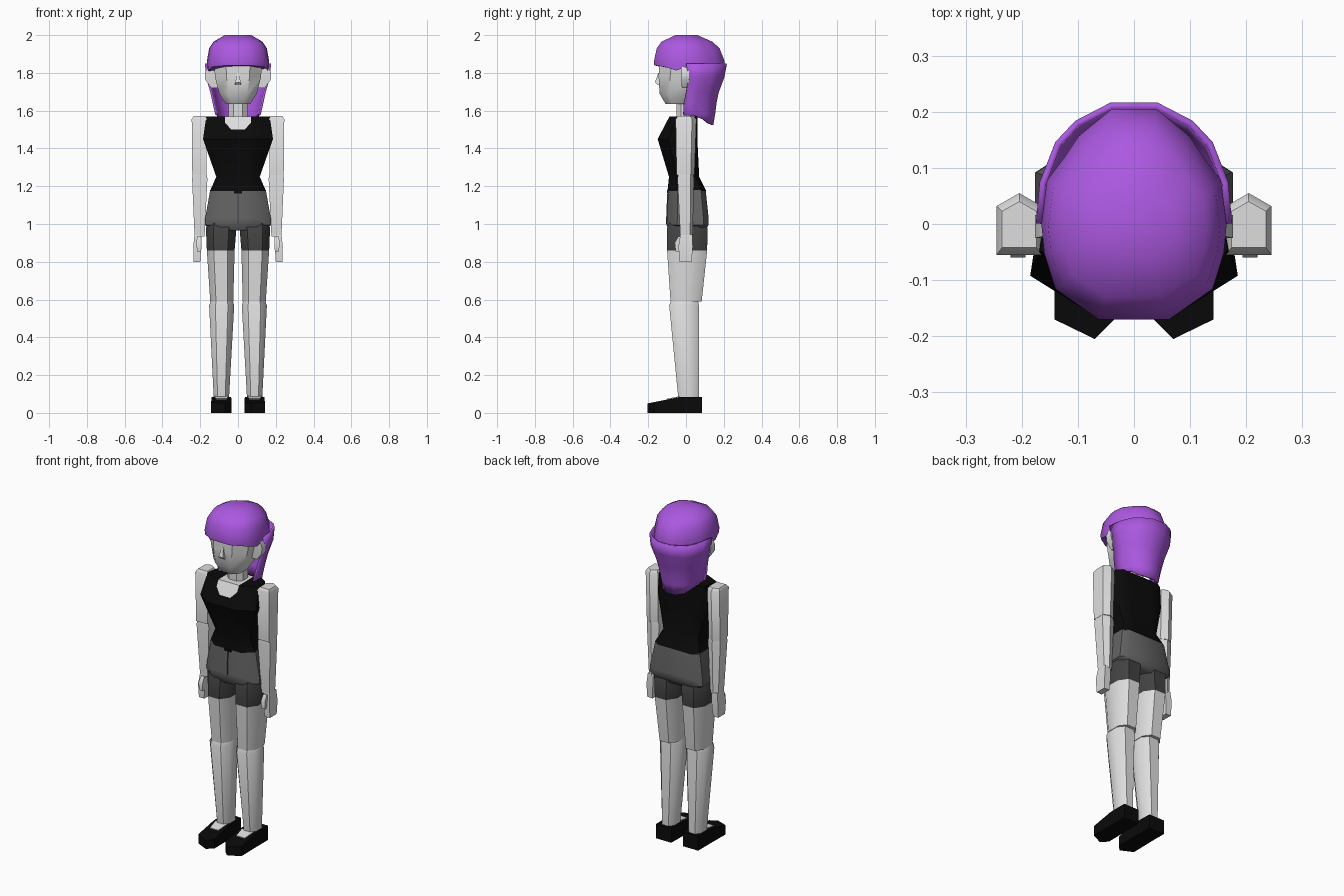
import bpy, bmesh, math
from mathutils import Vector

if "Cube" in bpy.data.objects:
    bpy.data.objects.remove(bpy.data.objects["Cube"])


def material(name, r, g, b):
    m = bpy.data.materials.new(name)
    m.diffuse_color = (r, g, b, 1)
    m.use_nodes = True
    m.node_tree.nodes["Principled BSDF"].inputs["Base Color"].default_value = m.diffuse_color
    return m


SKIN = material("pale skin", 0.73, 0.73, 0.73)
PURPLE = material("purple hair", 0.41, 0.098, 0.75)
BLACK = material("black cloth", 0.003, 0.003, 0.003)
GREY = material("grey cloth", 0.125, 0.125, 0.125)
DARK = material("dark grey cloth", 0.055, 0.055, 0.055)


def sym(half):
    """Close a right-hand half outline with its mirror image."""
    return half + [(-x, y) for x, y in reversed(half)]


# Normalised cross-sections, each in the range -1..1
BOX = [(-1, -1), (1, -1), (1, 1), (-1, 1)]
OCT = sym([(0.5, -1), (1, -0.5), (1, 0.5), (0.5, 1)])
PENT = [(-1, -1), (1, -1), (1, 0.58), (0, 1), (-1, 0.58)]
CHEST = sym([(0.5, -1), (1, -0.45), (0.9, 0.7), (0.7, 1)])
HIP = sym([(0.6, -1), (1, -0.5), (1, 0.75), (0.75, 1)])
CAP = sym([(0.38, -1), (0.85, -0.71), (0.97, -0.37), (1, -0.1),
           (0.94, 0.32), (0.76, 0.53), (0.6, 0.74), (0.24, 1)])
CURTAIN = sym([(1, 0), (0.96, 0.35), (0.8, 0.68), (0.6, 0.85), (0.24, 1)])


def ring(shape, z, x0, x1, y0, y1):
    cx, cy, hx, hy = (x0 + x1) / 2, (y0 + y1) / 2, (x1 - x0) / 2, (y1 - y0) / 2
    return [(cx + u * hx, cy + v * hy, z) for u, v in shape]


def loft(name, rings, mats, side=1, rule=None, closed=True, cuts=(), angle=42):
    """Skin a stack of rings; side=-1 mirrors it in x."""
    bm = bmesh.new()
    rows = [[bm.verts.new((x * side, y, z)) for x, y, z in r] for r in rings]
    n = len(rows[0])
    for a, b in zip(rows, rows[1:]):
        for i in range(n if closed else n - 1):
            j = (i + 1) % n
            bm.faces.new((a[i], a[j], b[j], b[i]))
    if closed:
        bm.faces.new(rows[0])
        bm.faces.new(rows[-1])
    bmesh.ops.recalc_face_normals(bm, faces=bm.faces)
    for co, no in cuts:
        bmesh.ops.bisect_plane(bm, geom=bm.verts[:] + bm.edges[:] + bm.faces[:],
                               plane_co=co, plane_no=no)
    if rule:
        for f in bm.faces:
            f.material_index = rule(f.calc_center_median())
    me = bpy.data.meshes.new(name)
    bm.to_mesh(me)
    bm.free()
    for m in mats:
        me.materials.append(m)
    o = bpy.data.objects.new(name, me)
    bpy.context.collection.objects.link(o)
    bpy.ops.object.select_all(action='DESELECT')
    o.select_set(True)
    bpy.context.view_layer.objects.active = o
    bpy.ops.object.shade_smooth_by_angle(angle=math.radians(angle))
    return o


def stack(name, shape, rows, mats, **kw):
    return loft(name, [ring(shape, *r) for r in rows], mats, **kw)


# Head, nose and neck
stack("head", OCT, [(1.635, -.065, .065, -.108, .03), (1.69, -.10, .10, -.14, .06),
                    (1.78, -.122, .122, -.145, .10), (1.90, -.13, .13, -.14, .13)], [SKIN])
stack("nose", BOX, [(1.735, -.016, .016, -.150, -.13), (1.75, -.014, .014, -.164, -.13),
                    (1.80, -.006, .006, -.147, -.13)], [SKIN])
stack("neck", OCT, [(1.54, -.05, .05, -.05, .045), (1.66, -.05, .05, -.05, .045)], [SKIN])

# Hair: closed cap with a wavy hem, and a thin curtain hanging behind
cap = [ring(CAP, *r) for r in [(2.0, -.07, .07, -.055, .06), (1.965, -.13, .13, -.13, .14),
                               (1.93, -.153, .153, -.155, .178), (1.86, -.165, .165, -.17, .205)]]
hem = [1.84, 1.832, 1.813, 1.83, 1.80, 1.80, 1.80, 1.80]
cap.append([(x, y, z) for (x, y, _), z in
            zip(ring(CAP, 0, -.163, .163, -.168, .203), hem + hem[::-1])])
loft("hair_cap", cap, [PURPLE], angle=50)
rows = []
for z, w, front, back in [(1.85, .163, .0, .205), (1.78, .158, .012, .192), (1.70, .135, .0, .162),
                          (1.64, .122, -.012, .150), (1.585, .11, -.015, .143)]:
    rows.append([(u * w, front + v * (back - front), z) for u, v in CURTAIN])
drop = [0, .005, .03, .05, .06]
rows.append([(x * .97, y * .93, z - d) for (x, y, z), d in zip(rows[-1], drop + drop[::-1])])
curtain = loft("hair_curtain", rows, [PURPLE], closed=False, angle=50)
mod = curtain.modifiers.new("thickness", 'SOLIDIFY')
mod.thickness = 0.012
mod.offset = -1

# Tank top with the neckline cut into its front and top faces
cuts = [((0, 0, 1.50), (0, 0, 1)), ((0, .05, 0), (0, 1, 0))]
for s in (1, -1):
    cuts += [((s * .068, 0, 0), (1, 0, 0)), ((s * .068, 0, 1.535), (s * .035, 0, -.033))]


def neckline(c):
    x = abs(c.x)
    return int(x < .068 and 1.50 < c.z and c.y < .05 and c.z > 1.535 - (.068 - x) * 35 / 33)


loft("tank_top", [ring(HIP, 1.175, -.148, .148, -.098, .107), ring(HIP, 1.25, -.115, .115, -.09, .07),
                  ring(CHEST, 1.45, -.185, .185, -.15, .06), ring(CHEST, 1.57, -.168, .168, -.087, .06)],
     [BLACK, SKIN], rule=neckline, cuts=cuts)

# Shorts with fly seam and drawstring
stack("shorts", HIP, [(1.18, -.147, .147, -.094, .104), (1.03, -.174, .174, -.101, .12),
                      (.995, -.176, .176, -.103, .12), (.965, -.13, .13, -.09, .10)], [GREY])
stack("fly_seam", BOX, [(1.0, -.003, .003, -.106, -.101), (1.16, -.003, .003, -.100, -.095)], [DARK])
stack("drawstring_bow", BOX, [(1.162, -.022, .022, -.101, -.095), (1.178, -.022, .022, -.100, -.094)], [BLACK])

for side, tag in ((1, "left"), (-1, "right")):
    def limb(name, shape, rows, mats, **kw):
        return stack(f"{tag}_{name}", shape, rows, mats, side=side, **kw)

    # Ear
    limb("ear", BOX, [(1.72, .10, .142, -.022, .015), (1.765, .11, .174, -.025, .016),
                      (1.80, .11, .176, -.025, .016), (1.83, .11, .162, -.022, .015)], [SKIN])
    # Arm, hand and thumb
    limb("upper_arm", PENT, [(1.26, .168, .242, -.05, .045), (1.555, .164, .245, -.055, .055),
                             (1.572, .174, .235, -.042, .04)], [SKIN])
    limb("forearm", PENT, [(.935, .177, .23, -.03, .036), (1.24, .162, .243, -.045, .042),
                           (1.275, .168, .238, -.04, .038)], [SKIN])
    limb("hand", BOX, [(.80, .20, .235, -.034, .03), (.88, .195, .237, -.04, .036),
                       (.945, .193, .23, -.03, .033)], [SKIN])
    limb("thumb", BOX, [(.855, .195, .217, -.055, -.033), (.90, .193, .22, -.06, -.03),
                        (.935, .195, .217, -.04, -.01)], [SKIN])
    # Thigh with dark under-shorts above the hem
    limb("thigh", OCT, [(.59, .025, .147, -.082, .083), (.86, .018, .165, -.10, .112),
                        (.98, .008, .17, -.10, .114), (1.02, .02, .155, -.08, .09)],
         [SKIN, DARK], rule=lambda c: int(c.z > .86))
    limb("lower_leg", OCT, [(.07, .048, .128, -.04, .07), (.57, .02, .153, -.089, .068),
                            (.61, .035, .135, -.07, .06)], [SKIN])
    # Shoe with sloping toe, and the bare instep
    sole = [(.038, .085), (.14, .085), (.14, -.03), (.142, -.17), (.07, -.205), (.035, -.17), (.036, -.03)]
    loft(f"{tag}_shoe", [[(x, y, 0) for x, y in sole],
                         [(x, y, .085 + min(0, y + .03) * .2) for x, y in sole]],
         [BLACK], side=side, angle=30)
    instep = [(.06, -.10), (.115, -.10), (.125, -.03), (.05, -.03)]
    loft(f"{tag}_instep", [[(x, y, .083 + (y + .03) * .2 + h) for x, y in instep] for h in (0, .006)],
         [SKIN], side=side)
